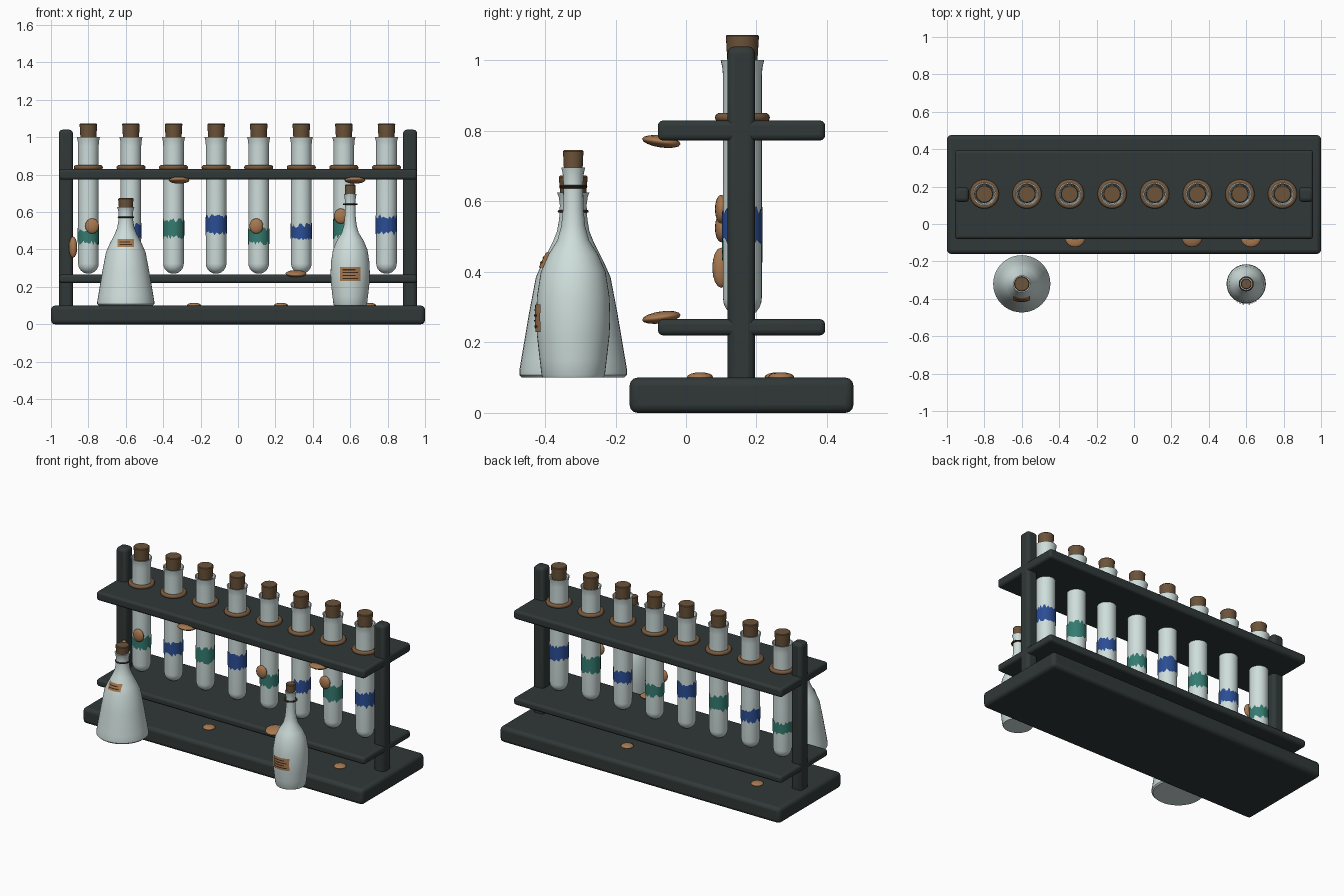
import bpy, bmesh, math, random
from mathutils import Vector

if "Cube" in bpy.data.objects:
    bpy.data.objects.remove(bpy.data.objects["Cube"])

random.seed(4)


def mat(name, r, g, b):
    m = bpy.data.materials.new(name)
    m.diffuse_color = (r, g, b, 1)
    m.use_nodes = True
    m.node_tree.nodes["Principled BSDF"].inputs["Base Color"].default_value = m.diffuse_color
    return m


SLATE = mat("dark slate", 0.030, 0.040, 0.039)
GLASS = mat("pale glass", 0.62, 0.73, 0.71)
CORK = mat("cork brown", 0.15, 0.087, 0.042)
COPPER = mat("copper tan", 0.39, 0.19, 0.08)
COLLAR = mat("collar brown", 0.19, 0.10, 0.045)
TEAL = mat("teal", 0.035, 0.20, 0.165)
BLUE = mat("blue", 0.024, 0.075, 0.30)
INK = mat("dark brown ink", 0.04, 0.022, 0.012)


def make(name, verts, faces, mats, loc=(0, 0, 0), angle=40):
    me = bpy.data.meshes.new(name)
    me.from_pydata(verts, [], faces)
    for m in mats:
        me.materials.append(m)
    ob = bpy.data.objects.new(name, me)
    ob.location = loc
    bpy.context.collection.objects.link(ob)
    bpy.ops.object.select_all(action='DESELECT')
    ob.select_set(True)
    bpy.context.view_layer.objects.active = ob
    bpy.ops.object.shade_smooth_by_angle(angle=math.radians(angle))
    return ob


def box(name, x, y, z, bevel=0.015):
    """Rounded box from (min, max) ranges."""
    verts = [(a, b, c) for a in x for b in y for c in z]
    faces = [(0, 1, 3, 2), (4, 6, 7, 5), (0, 4, 5, 1), (2, 3, 7, 6), (0, 2, 6, 4), (1, 5, 7, 3)]
    ob = make(name, verts, faces, [SLATE])
    mod = ob.modifiers.new("round", 'BEVEL')
    mod.width, mod.segments = bevel, 3
    return ob


def lathe(name, profile, material, loc, n=32, closed=False):
    """Revolve (radius, z) points, listed bottom to top on the outside."""
    verts, rings = [], []
    for r, z in profile:
        if r < 1e-6:
            rings.append([len(verts)] * n)
            verts.append((0, 0, z))
        else:
            rings.append(list(range(len(verts), len(verts) + n)))
            verts += [(r * math.cos(math.tau * i / n), r * math.sin(math.tau * i / n), z) for i in range(n)]
    pairs = list(zip(rings, rings[1:]))
    if closed:
        pairs.append((rings[-1], rings[0]))
    faces = []
    for a, b in pairs:
        for i in range(n):
            j = (i + 1) % n
            faces.append(tuple(dict.fromkeys((a[i], a[j], b[j], b[i]))))
    return make(name, verts, faces, [material], loc)


def ring(name, major, minor, height, material, loc):
    prof = [(major + minor * math.cos(math.tau * k / 10), height * math.sin(math.tau * k / 10)) for k in range(10)]
    return lathe(name, prof, material, loc, closed=True)


def cork(name, r0, r1, z0, z1, x, y):
    lathe(name, [(0, z0), (r0, z0), (r1, z1 - 0.004), (r1 - 0.004, z1), (0, z1)], CORK, (x, y, 0))


# Rack: base, posts and two shelves
box("base", (-1, 1), (-0.16, 0.475), (0, 0.10), 0.022)
for side, x in (("left", -0.92), ("right", 0.92)):
    box(side + "_post", (x - 0.038, x + 0.038), (0.118, 0.196), (0.08, 1.04), 0.02)
box("upper_shelf", (-0.957, 0.957), (-0.08, 0.395), (0.773, 0.83))
box("lower_shelf", (-0.957, 0.957), (-0.08, 0.395), (0.22, 0.266))


# Ragged painted band round a tube
def band(name, r, z0, z1, material, loc, n=40):
    verts, faces = [], []
    for i in range(n):
        a = math.tau * i / n
        for z in (z0, z1):
            verts.append((r * math.cos(a), r * math.sin(a), z + random.uniform(-0.013, 0.013)))
    for i in range(n):
        j = (i + 1) % n
        faces.append((2 * i, 2 * j, 2 * j + 1, 2 * i + 1))
    make(name, verts, faces, [material], loc)


# Test tubes with corks, collars and bands
TY = 0.16
R = 0.055
tube = [(R * math.sin(k * math.pi / 12), 0.27 + R * (1 - math.cos(k * math.pi / 12))) for k in range(7)]
tube += [(R, 0.6), (R, 0.955), (0.057, 0.98), (0.062, 1.002), (0.056, 1.002), (0.05, 0.98), (0.048, 0.95), (0, 0.95)]
for i in range(8):
    x = -0.8 + i * 0.2277
    lathe(f"test_tube_{i}", tube, GLASS, (x, TY, 0))
    cork(f"tube_cork_{i}", 0.040, 0.047, 0.955, 1.073, x, TY)
    ring(f"collar_{i}", 0.065, 0.013, 0.013, COLLAR, (x, TY, 0.838))
    low = (0.435, 0.455, 0.465, 0.485)[i % 4]
    high = (0.505, 0.53, 0.558, 0.575)[i % 4]
    band(f"tube_band_{i}", 0.0575, low, high, BLUE if i % 2 else TEAL, (x, TY, 0))


# Curved label that follows the body of a vessel, with inked rows
def label(name, profile, z0, z1, half_width, rows, loc):
    def radius(z):
        for (ra, za), (rb, zb) in zip(profile, profile[1:]):
            if za <= z <= zb and zb > za:
                return ra + (rb - ra) * (z - za) / (zb - za)
        return profile[-1][0]

    def patch(part, lo, hi, w0, w1, lift, material):
        verts, faces, nx, nz = [], [], 10, 5
        for k in range(nz + 1):
            z = lo + (hi - lo) * k / nz
            r = radius(z) + lift
            for i in range(nx + 1):
                px = w0 + (w1 - w0) * i / nx
                verts.append((px, -math.sqrt(r * r - px * px), z))
        for k in range(nz):
            for i in range(nx):
                a = k * (nx + 1) + i
                faces.append((a, a + 1, a + nx + 2, a + nx + 1))
        make(part, verts, faces, [material], loc)

    patch(name, z0, z1, -half_width, half_width, 0.004, COPPER)
    step = (z1 - z0) / (rows + 1)
    for k in range(1, rows + 1):
        z = z0 + step * k
        end = half_width * (0.75 if k % 2 else 0.5)
        patch(f"{name}_row_{k}", z - 0.003, z + 0.003, -half_width * 0.75, end, 0.006, INK)


# Conical flask
flask = [(0, 0.10), (0.145, 0.10), (0.153, 0.108), (0.153, 0.12), (0.148, 0.15), (0.126, 0.28), (0.106, 0.385),
         (0.086, 0.43), (0.058, 0.485), (0.046, 0.515), (0.040, 0.55), (0.038, 0.59), (0.041, 0.612),
         (0.046, 0.626), (0.036, 0.626), (0, 0.62)]
at = (-0.6, -0.32, 0)
lathe("conical_flask", flask, GLASS, at, 40)
cork("flask_cork", 0.036, 0.041, 0.61, 0.674, at[0], at[1])
ring("flask_neck_cord", 0.040, 0.004, 0.004, INK, (at[0], at[1], 0.572))
label("flask_label", flask[3:12], 0.412, 0.455, 0.045, 2, at)

# Round-shouldered bottle
bottle = [(0, 0.10), (0.086, 0.10), (0.090, 0.108), (0.095, 0.15), (0.103, 0.22), (0.105, 0.27), (0.103, 0.33),
          (0.092, 0.40), (0.070, 0.45), (0.045, 0.49), (0.034, 0.53), (0.029, 0.58), (0.028, 0.65),
          (0.030, 0.68), (0.034, 0.696), (0.025, 0.696), (0, 0.69)]
at = (0.6, -0.32, 0)
lathe("tall_bottle", bottle, GLASS, at, 40)
cork("bottle_cork", 0.026, 0.029, 0.68, 0.746, at[0], at[1])
ring("bottle_neck_cord", 0.034, 0.006, 0.005, INK, (at[0], at[1], 0.642))
label("bottle_label", bottle[2:13], 0.23, 0.307, 0.055, 4, at)


# Copper blobs: position, radii, tilt in degrees
def blob(name, loc, size, tilt=(0, 0, 0)):
    prof = [(math.cos(t), math.sin(t)) for t in (math.pi * (k / 8 - 0.5) for k in range(9))]
    prof[0], prof[-1] = (0, -1), (0, 1)
    ob = lathe(name, prof, COPPER, loc, 16)
    ob.scale = size
    ob.rotation_euler = [math.radians(a) for a in tilt]


for i, (x, y) in enumerate([(-0.235, 0.04), (0.70, 0.04), (0.23, 0.27), (-0.69, 0.26)]):
    blob(f"base_blob_{i}", (x, y, 0.102), (0.037, 0.037, 0.013))
for i, (x, z, tilt) in enumerate([(-0.315, 0.77, -8), (0.625, 0.77, -8), (0.31, 0.271, 8)]):
    blob(f"shelf_blob_{i}", (x, -0.07, z), (0.056, 0.055, 0.017), (tilt, 0, 0))
for i, (x, z) in enumerate([(-0.78, 0.525), (0.098, 0.525), (0.55, 0.578)]):
    blob(f"tube_blob_{i}", (x, 0.10, z), (0.037, 0.018, 0.041))
blob("post_blob", (-0.882, 0.10, 0.412), (0.022, 0.026, 0.057), (0, 0, 20))
